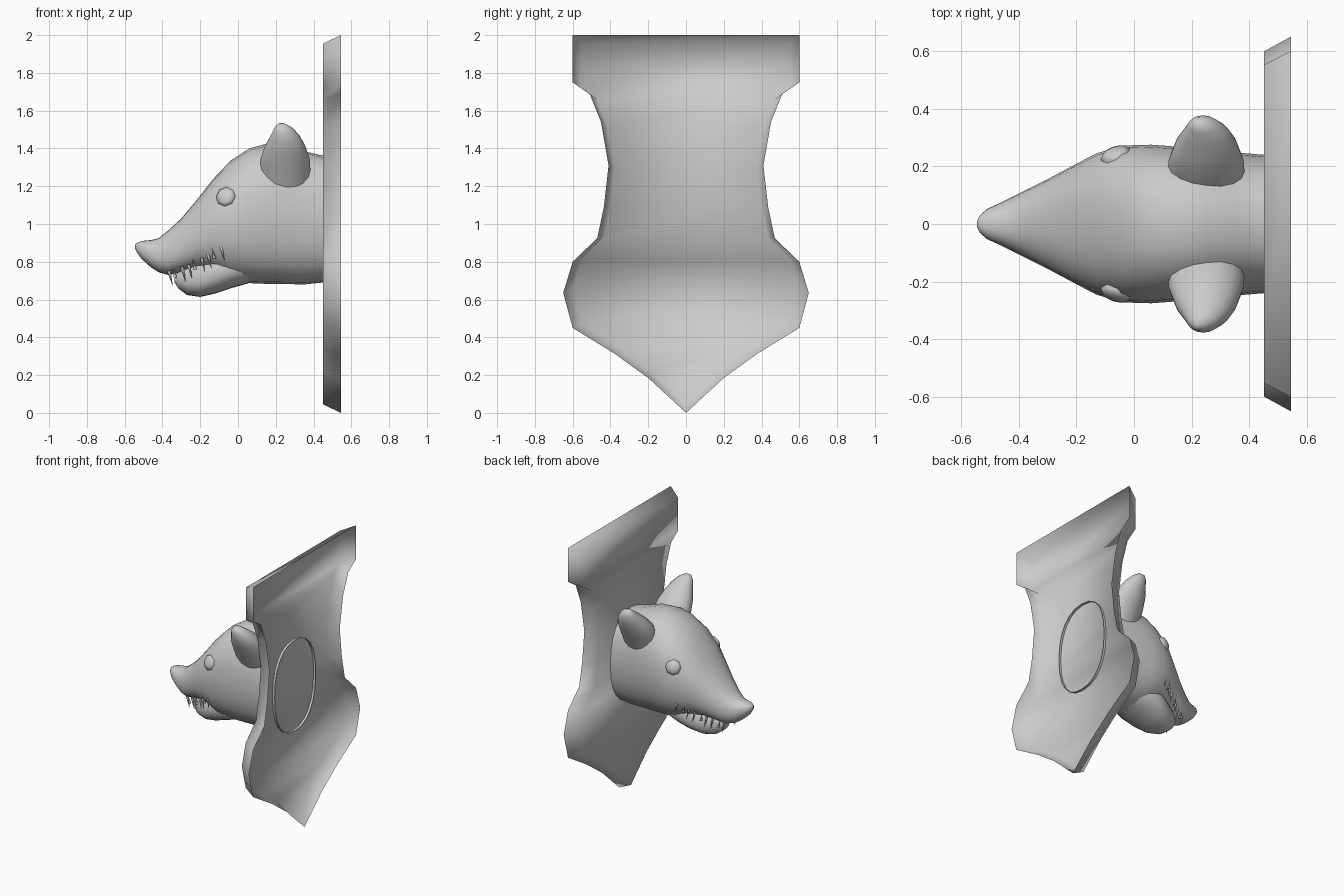
import bpy, bmesh, math
from mathutils import Vector

if "Cube" in bpy.data.objects:
    bpy.data.objects.remove(bpy.data.objects["Cube"])

grey = bpy.data.materials.new("plain_grey")
grey.use_nodes = True
grey.diffuse_color = (0.6, 0.6, 0.6, 1)
grey.node_tree.nodes["Principled BSDF"].inputs["Base Color"].default_value = (0.6, 0.6, 0.6, 1)


def skin(bm, rings):
    """Join equal-length closed point rings with quads; return their vertices."""
    loops = [[bm.verts.new(p) for p in ring] for ring in rings]
    n = len(loops[0])
    for a, b in zip(loops, loops[1:]):
        for i in range(n):
            j = (i + 1) % n
            bm.faces.new((a[i], a[j], b[j], b[i]))
    return loops


def finish(bm, name, angle):
    """Turn the bmesh into a smooth-shaded grey object."""
    bmesh.ops.recalc_face_normals(bm, faces=bm.faces)
    mesh = bpy.data.meshes.new(name)
    bm.to_mesh(mesh)
    bm.free()
    mesh.materials.append(grey)
    obj = bpy.data.objects.new(name, mesh)
    bpy.context.collection.objects.link(obj)
    bpy.ops.object.select_all(action="DESELECT")
    obj.select_set(True)
    bpy.context.view_layer.objects.active = obj
    bpy.ops.object.shade_smooth_by_angle(angle=math.radians(angle))


def loft(name, rings, closed_end=True):
    bm = bmesh.new()
    loops = skin(bm, rings)
    bm.faces.new(loops[0][::-1])
    if closed_end:
        bm.faces.new(loops[-1])
    finish(bm, name, 70)


def oval(centre, u, v, n=24, power=2.0):
    """Ring of points around centre spanned by two half-axes; higher power is squarer."""
    def bend(s):
        return math.copysign(abs(s) ** (2 / power), s)
    c, u, v = Vector(centre), Vector(u), Vector(v)
    return [c + u * bend(math.cos(t)) + v * bend(math.sin(t))
            for t in (2 * math.pi * i / n for i in range(n))]


def section(x, top, bottom, half):
    return oval((x, 0, (top + bottom) / 2), (0, half, 0), (0, 0, (top - bottom) / 2), power=2.3)


# Wall plaque: a thin shell, open at the back, with a smaller front face
half = [(0.6, 2), (0.6, 1.75), (0.51, 1.69), (0.45, 1.54), (0.41, 1.31), (0.435, 1.09),
        (0.47, 0.925), (0.6, 0.8), (0.65, 0.635), (0.6, 0.45), (0.38, 0.315), (0.2, 0.185)]
outline = half + [(0, 0)] + [(-y, z) for y, z in reversed(half)]
bm = bmesh.new()
face_ring, _ = skin(bm, [[(0.45, y * 0.92, 1 + (z - 1) * 0.955) for y, z in outline],
                         [(0.545, y, z) for y, z in outline]])
last = len(outline) - 1
for i in range(len(half)):
    strip = (i, i + 1, last - i - 1, last - i)
    bm.faces.new([face_ring[k] for k in dict.fromkeys(strip)])
finish(bm, "plaque", 180)

# Head and neck (x, top, bottom, half width); the open neck just pierces the plaque
skull = [(-0.545, 0.89, 0.87, 0.01), (-0.535, 0.9, 0.85, 0.03), (-0.51, 0.91, 0.815, 0.052),
         (-0.46, 0.915, 0.77, 0.075), (-0.42, 0.925, 0.745, 0.095), (-0.37, 0.965, 0.73, 0.12),
         (-0.3, 1.03, 0.745, 0.155), (-0.22, 1.125, 0.76, 0.198), (-0.13, 1.24, 0.745, 0.245),
         (-0.04, 1.335, 0.7, 0.272), (0.06, 1.4, 0.687, 0.275), (0.15, 1.425, 0.683, 0.268),
         (0.25, 1.42, 0.682, 0.26), (0.35, 1.385, 0.68, 0.248), (0.45, 1.362, 0.69, 0.24),
         (0.468, 1.362, 0.69, 0.24)]
loft("head", [section(*s) for s in skull], closed_end=False)

# Lower jaw, blending into the throat
jaw = [(-0.335, 0.72, 0.69, 0.03), (-0.315, 0.75, 0.658, 0.065), (-0.27, 0.785, 0.624, 0.1),
       (-0.2, 0.82, 0.614, 0.138), (-0.12, 0.86, 0.632, 0.17), (-0.03, 0.89, 0.662, 0.182),
       (0.07, 0.9, 0.69, 0.16)]
loft("lower_jaw", [section(*s) for s in jaw])

# Ears: rounded cones leaning outward; x, y, z, half length, half thickness
ear = [(0.25, 0.16, 1.25, 0.135, 0.1), (0.25, 0.22, 1.345, 0.13, 0.09),
       (0.25, 0.275, 1.41, 0.108, 0.076), (0.25, 0.315, 1.46, 0.08, 0.058),
       (0.24, 0.345, 1.503, 0.05, 0.038), (0.23, 0.357, 1.527, 0.02, 0.015)]
for side, word in ((1, "left"), (-1, "right")):
    loft(word + "_ear", [oval((x, side * y, z), (a, 0, 0), (0, side * b * 0.83, -b * 0.56), 16)
                         for x, y, z, a, b in ear])

    # Eye: low, eight-sided dome facing outward
    out = Vector((-0.3, side * 0.85, 0.3)).normalized()
    along = out.cross((0, 0, 1)).normalized()
    up = along.cross(out)
    centre = Vector((-0.065, side * 0.243, 1.145))
    loft(word + "_eye", [oval(centre + out * d, along * r, up * r, 8)
                         for d, r in ((-0.03, 0.05), (0, 0.054), (0.014, 0.04), (0.02, 0.015))])

    # Teeth: thin spikes along the rising lip line, mixing upper and lower
    for i in range(9):
        t = i / 8
        x, y, z = -0.365 + 0.275 * t, side * (0.07 + 0.16 * t), 0.725 + 0.13 * t ** 1.3
        drop = 1 if i % 3 != 1 else -0.7
        loft(word + "_tooth",
             [oval((x, y, z + 0.025 * drop), (0.01, 0, 0), (0, 0.01, 0), 6),
              oval((x + 0.018 * drop, y * 1.04, z - 0.05 * drop), (0.001, 0, 0), (0, 0.001, 0), 6)])
